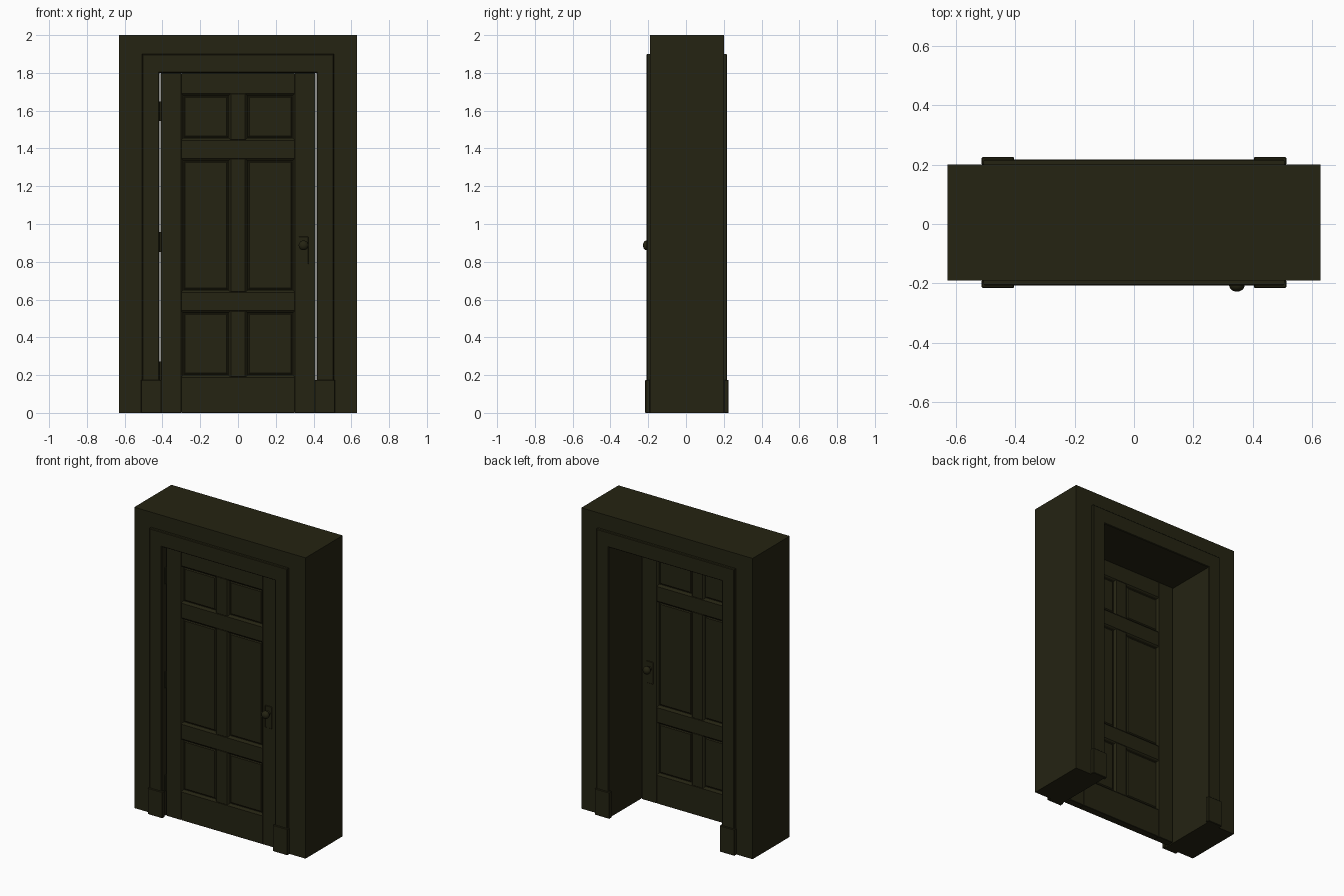
import bpy, bmesh, math
from mathutils import Matrix

if "Cube" in bpy.data.objects:
    bpy.data.objects.remove(bpy.data.objects["Cube"])

mat = bpy.data.materials.new("dark olive")
mat.diffuse_color = (0.018, 0.017, 0.006, 1)
mat.use_nodes = True
mat.node_tree.nodes["Principled BSDF"].inputs["Base Color"].default_value = mat.diffuse_color


def finish(name, bm, bevel=0.0, smooth=False):
    bmesh.ops.recalc_face_normals(bm, faces=bm.faces)
    me = bpy.data.meshes.new(name)
    bm.to_mesh(me)
    bm.free()
    ob = bpy.data.objects.new(name, me)
    bpy.context.collection.objects.link(ob)
    me.materials.append(mat)
    if bevel:
        mod = ob.modifiers.new("edge", 'BEVEL')
        mod.width, mod.segments = bevel, 1
    if smooth:
        for p in me.polygons:
            p.use_smooth = True
    return ob


def box(name, x0, x1, y0, y1, z0, z1, bevel=0.0):
    bm = bmesh.new()
    m = Matrix.Translation(((x0 + x1) / 2, (y0 + y1) / 2, (z0 + z1) / 2))
    m = m @ Matrix.Diagonal((x1 - x0, y1 - y0, z1 - z0, 1))
    bmesh.ops.create_cube(bm, size=1, matrix=m)
    return finish(name, bm, bevel)


def arch(name, section):
    """Sweep a section of (half width, top, y) points up, over and down an opening."""
    bm = bmesh.new()
    rows = []
    for w, top, y in section:
        path = [(-w, 0), (-w, top), (w, top), (w, 0)]
        rows.append([bm.verts.new((x, y, z)) for x, z in path])
    n = len(rows)
    for i in range(n):
        a, b = rows[i], rows[(i + 1) % n]
        for k in range(3):
            bm.faces.new((a[k], a[k + 1], b[k + 1], b[k]))
    for k in (0, 3):
        bm.faces.new([r[k] for r in rows])
    return finish(name, bm)


def panel(name, x0, x1, z0, z1, front, back):
    """Moulded panel: nested rectangles stepping into the door on both sides."""
    bm = bmesh.new()
    steps = [(0, 0.001), (0.005, 0.005), (0.010, 0.016), (0.014, 0.016), (0.020, 0.011)]
    loops = []
    for side, sign in ((front, 1), (back, -1)):
        group = []
        for d, depth in steps:
            y = side + sign * depth
            group.append([bm.verts.new((x, y, z)) for x, z in (
                (x0 + d, z0 + d), (x1 - d, z0 + d), (x1 - d, z1 - d), (x0 + d, z1 - d))])
        loops.append(group)
        bm.faces.new(group[-1])
    chain = loops[0][::-1] + loops[1]
    for a, b in zip(chain, chain[1:]):
        for k in range(4):
            j = (k + 1) % 4
            bm.faces.new((a[k], a[j], b[j], b[k]))
    return finish(name, bm)


def lathe(name, profile, origin, sign, seg=24):
    """Revolve (radius, distance) points about the y axis."""
    bm = bmesh.new()
    rings = []
    for r, d in profile:
        rings.append([bm.verts.new((origin[0] + r * math.cos(t), origin[1] + sign * d,
                                    origin[2] + r * math.sin(t)))
                      for t in (2 * math.pi * i / seg for i in range(seg))])
    for a, b in zip(rings, rings[1:]):
        for i in range(seg):
            j = (i + 1) % seg
            bm.faces.new((a[i], a[j], b[j], b[i]))
    bm.faces.new(rings[0])
    bm.faces.new(rings[-1])
    return finish(name, bm, smooth=True)


# Wall with a through opening
FRONT, BACK = -0.19, 0.20
arch("wall", [(0.63, 2.0, FRONT), (0.63, 2.0, BACK), (0.416, 1.80, BACK), (0.416, 1.80, FRONT)])

# Casings and plinth blocks on both wall faces
for label, face, s in (("front", FRONT, -1), ("back", BACK, 1)):
    arch(label + "_casing", [(0.507, 1.90, face), (0.507, 1.90, face + s * 0.014),
                             (0.503, 1.896, face + s * 0.018), (0.420, 1.804, face + s * 0.018),
                             (0.416, 1.80, face + s * 0.014), (0.416, 1.80, face)])
    for side, m in (("left", -1), ("right", 1)):
        xs = sorted((m * 0.405, m * 0.514))
        ys = sorted((face, face + s * 0.026))
        box(f"{label}_{side}_plinth", *xs, *ys, 0, 0.175, bevel=0.003)

# Door stiles, rails and mullions
DF, DB = -0.17, -0.12
for side, x0, x1 in (("left", -0.41, -0.30), ("right", 0.30, 0.41)):
    box(side + "_stile", x0, x1, DF, DB, 0, 1.799, bevel=0.002)
for i, (z0, z1) in enumerate(((0, 0.19), (0.54, 0.64), (1.345, 1.445), (1.69, 1.799))):
    box(f"rail_{i + 1}", -0.30, 0.30, DF, DB, z0, z1, bevel=0.002)
for i, (z0, z1) in enumerate(((0.19, 0.54), (0.64, 1.345), (1.445, 1.69))):
    box(f"mullion_{i + 1}", -0.04, 0.04, DF, DB, z0, z1, bevel=0.002)
    panel(f"left_panel_{i + 1}", -0.30, -0.04, z0, z1, DF, DB)
    panel(f"right_panel_{i + 1}", 0.04, 0.30, z0, z1, DF, DB)

# Knob and lock plate on each side
knob = [(0.016, 0.0), (0.014, 0.006), (0.009, 0.010), (0.009, 0.020)]
knob += [(0.026 * math.sin(t), 0.037 - 0.021 * math.cos(t))
         for t in (math.pi * (0.2 + 0.78 * i / 10) for i in range(11))]
for label, face, s in (("front", DF, -1), ("back", DB, 1)):
    ys = sorted((face, face + s * 0.006))
    box(label + "_lock_plate", 0.322, 0.372, *ys, 0.787, 0.933, bevel=0.002)
    lathe(label + "_knob", knob, (0.347, face, 0.887), s)

# Hinge knuckles in the left gap
for i, z in enumerate((0.22, 0.905, 1.597)):
    bm = bmesh.new()
    bmesh.ops.create_cone(bm, cap_ends=True, segments=16, radius1=0.007, radius2=0.007,
                          depth=0.105, matrix=Matrix.Translation((-0.412, DF - 0.003, z)))
    finish(f"hinge_{i + 1}", bm)
